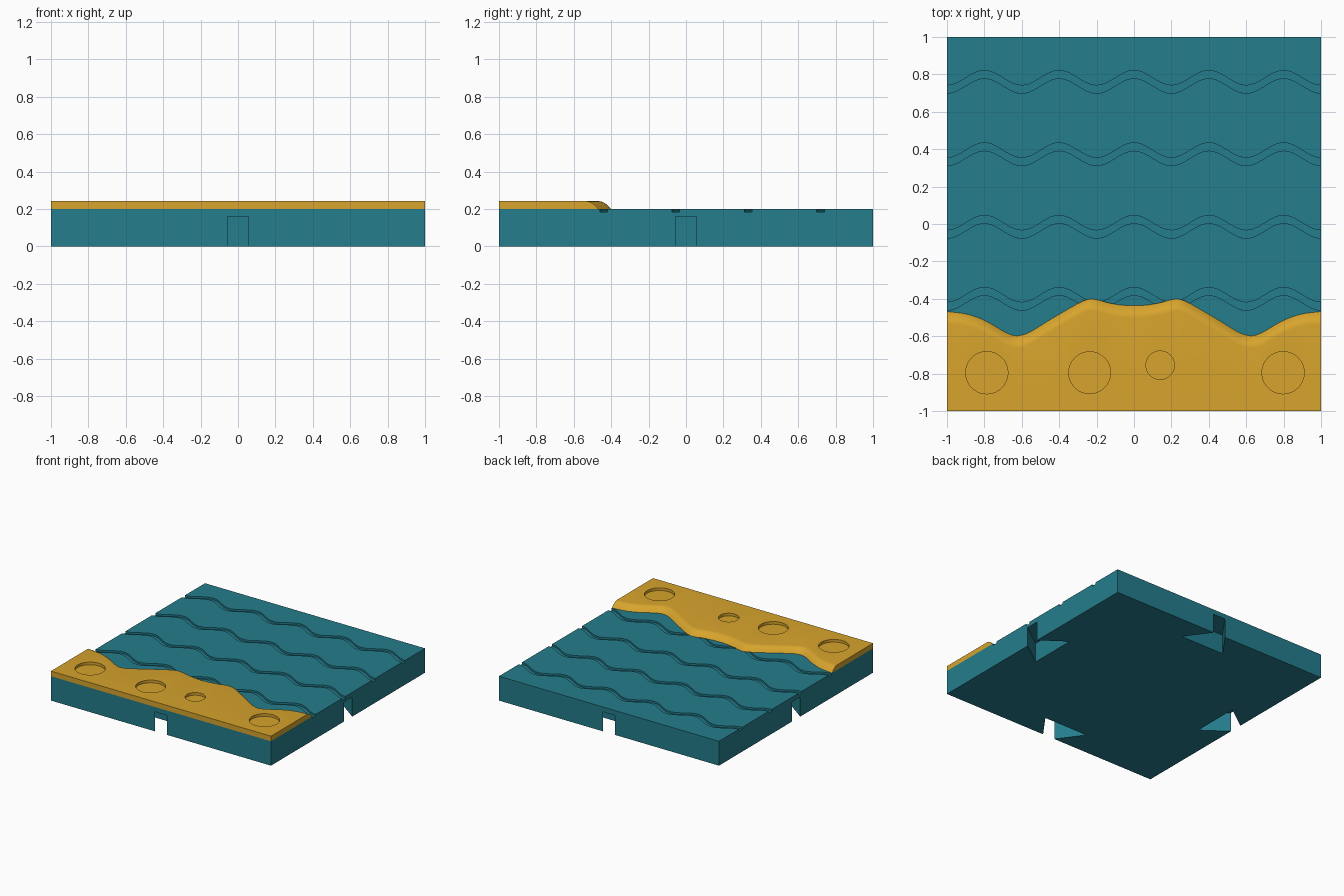
import bpy, bmesh, math
from mathutils import Matrix

if "Cube" in bpy.data.objects:
    bpy.data.objects.remove(bpy.data.objects["Cube"])


def material(name, rgb):
    m = bpy.data.materials.new(name)
    m.diffuse_color = (*rgb, 1)
    m.use_nodes = True
    m.node_tree.nodes["Principled BSDF"].inputs["Base Color"].default_value = m.diffuse_color
    return m


def make(name, bm, mat=None):
    bmesh.ops.recalc_face_normals(bm, faces=bm.faces)
    me = bpy.data.meshes.new(name)
    bm.to_mesh(me)
    bm.free()
    ob = bpy.data.objects.new(name, me)
    bpy.context.collection.objects.link(ob)
    if mat:
        me.materials.append(mat)
    return ob


def loft(name, sections, mat=None):
    """Closed solid through equal-length closed cross-sections."""
    bm = bmesh.new()
    rings = [[bm.verts.new(p) for p in s] for s in sections]
    n = len(rings[0])
    for a, b in zip(rings, rings[1:]):
        for i in range(n):
            j = (i + 1) % n
            bm.faces.new((a[i], a[j], b[j], b[i]))
    bm.faces.new(rings[0])
    bm.faces.new(rings[-1])
    return make(name, bm, mat)


def cut(target, cutters):
    bpy.context.view_layer.objects.active = target
    for c in cutters:
        c.hide_render = True
        m = target.modifiers.new("cut", 'BOOLEAN')
        m.operation = 'DIFFERENCE'
        m.solver = 'EXACT'
        m.object = c
        bpy.ops.object.modifier_apply(modifier=m.name)
        bpy.data.objects.remove(c)


def smooth(ob):
    bpy.ops.object.select_all(action='DESELECT')
    ob.select_set(True)
    bpy.context.view_layer.objects.active = ob
    bpy.ops.object.shade_smooth_by_angle(angle=math.radians(30))


teal = material("water_teal", (0.018, 0.205, 0.265))
gold = material("sand_gold", (0.68, 0.37, 0.026))

# water block
bm = bmesh.new()
bmesh.ops.create_cube(bm, size=1, matrix=Matrix.Translation((0, 0, 0.1)) @ Matrix.Diagonal((2, 2, 0.2, 1)))
water = make("water_block", bm, teal)

# wavy grooves across the top
cutters = []
for yc in (0.76, 0.373, -0.015, -0.40):
    sections = []
    for i in range(103):
        x = -1.02 + i * 0.02
        y = yc + 0.04 * math.cos(2 * math.pi * x / 0.4)
        sections.append([(x, y - 0.021, 0.185), (x, y + 0.021, 0.185),
                         (x, y + 0.021, 0.23), (x, y - 0.021, 0.23)])
    cutters.append(loft("groove_cutter", sections))

# dovetail connector slots under each side
for k in range(4):
    outline = [(-0.055, -1.0), (-0.055, -1.05), (0.055, -1.05),
               (0.055, -1.0), (0.2, -0.8), (-0.2, -0.8)]
    c = loft("slot_cutter", [[(x, y, z) for x, y in outline] for z in (-0.05, 0.16)])
    c.data.transform(Matrix.Rotation(k * math.pi / 2, 4, 'Z'))
    cutters.append(c)
cut(water, cutters)
smooth(water)

# shoreline, right half, mirrored to the left
half = [(0, -.437), (.08, -.432), (.15, -.418), (.2, -.405), (.24, -.402), (.28, -.415),
        (.36, -.46), (.45, -.513), (.56, -.58), (.60, -.594), (.64, -.597), (.69, -.578),
        (.79, -.52), (.89, -.483), (1, -.468)]
shore = [(-x, y) for x, y in reversed(half[1:])] + half
path = []
for i in range(len(shore) - 1):
    p0, p1, p2, p3 = (shore[max(0, min(len(shore) - 1, i + k))] for k in (-1, 0, 1, 2))
    m1 = (p2[1] - p0[1]) / (p2[0] - p0[0]) * (p2[0] - p1[0])
    m2 = (p3[1] - p1[1]) / (p3[0] - p1[0]) * (p2[0] - p1[0])
    for s in range(4):
        t = s / 4
        y = ((2*t**3 - 3*t**2 + 1) * p1[1] + (t**3 - 2*t*t + t) * m1
             + (3*t*t - 2*t**3) * p2[1] + (t**3 - t*t) * m2)
        path.append((p1[0] + (p2[0] - p1[0]) * t, y))
path.append(shore[-1])

# sand slab with a rounded shore edge
sections = []
for x, y in path:
    s = [(x, -1, 0.2)]
    for k in range(7):
        t = k / 6
        s.append((x, y - 0.065 * t, 0.2 + 0.042 * (1 - (1 - t) ** 2)))
    sections.append(s + [(x, -1, 0.242)])
sand = loft("sand_beach", sections, gold)

# shallow round pits in the sand
pits = []
for x, y, r in ((-.787, -.795, .113), (-.237, -.795, .112), (.14, -.755, .076), (.797, -.795, .113)):
    bm = bmesh.new()
    bmesh.ops.create_cone(bm, cap_ends=True, segments=40, radius1=r, radius2=r, depth=0.1,
                          matrix=Matrix.Translation((x, y, 0.27)))
    pits.append(make("pit_cutter", bm))
cut(sand, pits)
smooth(sand)
